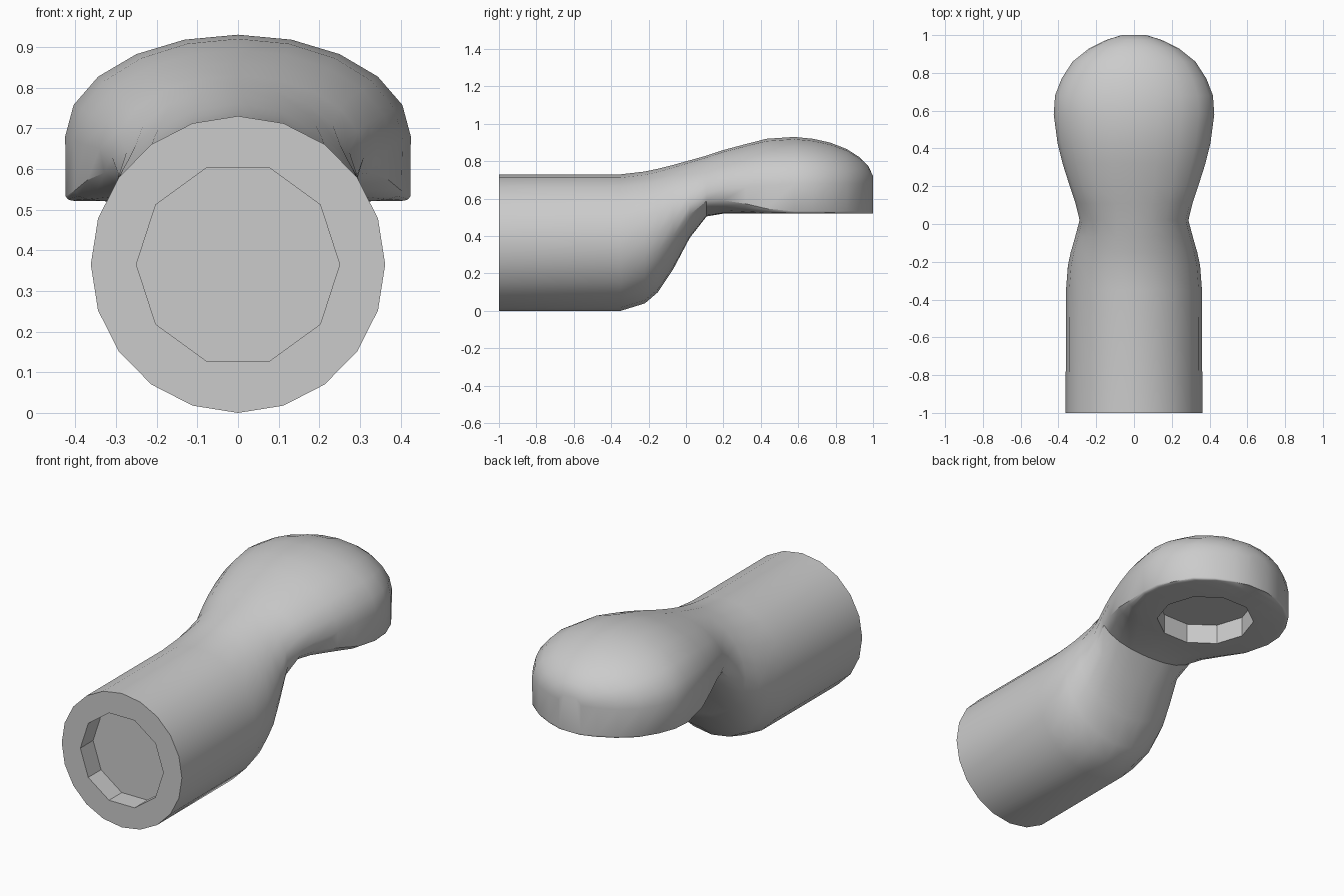
import bpy, bmesh, math
from mathutils import Matrix

if "Cube" in bpy.data.objects:
    bpy.data.objects.remove(bpy.data.objects["Cube"], do_unlink=True)

# Plain grey material
GREY = (0.6, 0.6, 0.6, 1)
mat = bpy.data.materials.new("plain grey")
mat.use_nodes = True
mat.diffuse_color = GREY
mat.node_tree.nodes["Principled BSDF"].inputs["Base Color"].default_value = GREY


def make_object(name, bm):
    bmesh.ops.recalc_face_normals(bm, faces=bm.faces)
    mesh = bpy.data.meshes.new(name)
    bm.to_mesh(mesh)
    bm.free()
    mesh.materials.append(mat)
    ob = bpy.data.objects.new(name, mesh)
    bpy.context.collection.objects.link(ob)
    return ob


# Sections along the body: y, half width, bottom, widest height, top, underside squareness
SECTIONS = [
    (-1.00, .362, .00, .365, .73, 2),
    (-0.35, .360, .00, .365, .73, 2),
    (-0.22, .350, .04, .39, .745, 2),
    (-0.15, .335, .10, .42, .76, 2),
    (-0.07, .312, .22, .48, .78, 2),
    (0.02, .288, .39, .57, .805, 2),
    (0.11, .310, .505, .63, .83, 2.2),
    (0.20, .340, .52, .65, .86, 3),
    (0.32, .378, .52, .66, .892, 5),
    (0.43, .405, .52, .67, .92, 12),
    (0.58, .425, .52, .68, .93, 30),
    (0.68, .418, .52, .68, .92, 30),
    (0.77, .383, .52, .68, .90, 30),
    (0.86, .325, .52, .68, .865, 30),
    (0.93, .237, .52, .68, .82, 30),
    (0.975, .145, .52, .68, .775, 30),
    (1.00, .065, .52, .68, .72, 30),
]
SIDES = 20


def ring(bm, y, w, bottom, mid, top, power):
    verts = []
    for i in range(SIDES):
        a = 2 * math.pi * i / SIDES
        c, s = math.cos(a), math.sin(a)
        e = 1 if s >= -1e-6 else 2 / power
        x = math.copysign(abs(c) ** e, c) if abs(c) > 1e-6 else 0
        z = mid + (top - mid) * s if s >= 0 else mid - (mid - bottom) * abs(s) ** e
        verts.append(bm.verts.new((x * w, y, z)))
    return verts


# Pipe, neck and domed head as one loft
bm = bmesh.new()
rings = [ring(bm, *s) for s in SECTIONS]
for a, b in zip(rings, rings[1:]):
    for i in range(SIDES):
        j = (i + 1) % SIDES
        bm.faces.new((a[i], a[j], b[j], b[i]))
bm.faces.new(rings[0])
bm.faces.new(rings[-1])
body = make_object("pipe_connector", bm)


# Ten-sided sockets in the pipe end and under the head
def socket(name, location, rotation):
    bm = bmesh.new()
    bmesh.ops.create_cone(bm, cap_ends=True, segments=10, radius1=.25, radius2=.25, depth=.22,
                          matrix=Matrix.Translation(location) @ rotation)
    cutter = make_object(name, bm)
    cutter.hide_render = True
    cutter.hide_set(True)
    mod = body.modifiers.new(name, 'BOOLEAN')
    mod.operation = 'DIFFERENCE'
    mod.solver = 'EXACT'
    mod.object = cutter
    return cutter


turn = Matrix.Rotation(math.radians(18), 4, 'Z')
cutters = [
    socket("pipe_socket_cutter", (0, -1, .365), Matrix.Rotation(math.pi / 2, 4, 'X') @ turn),
    socket("head_socket_cutter", (0, .575, .52), turn),
]

# Apply the cuts, then shade smooth with sharp rims
bpy.context.view_layer.objects.active = body
body.select_set(True)
for mod in list(body.modifiers):
    bpy.ops.object.modifier_apply(modifier=mod.name)
for cutter in cutters:
    bpy.data.objects.remove(cutter, do_unlink=True)
bpy.ops.object.shade_smooth_by_angle(angle=math.radians(35))
